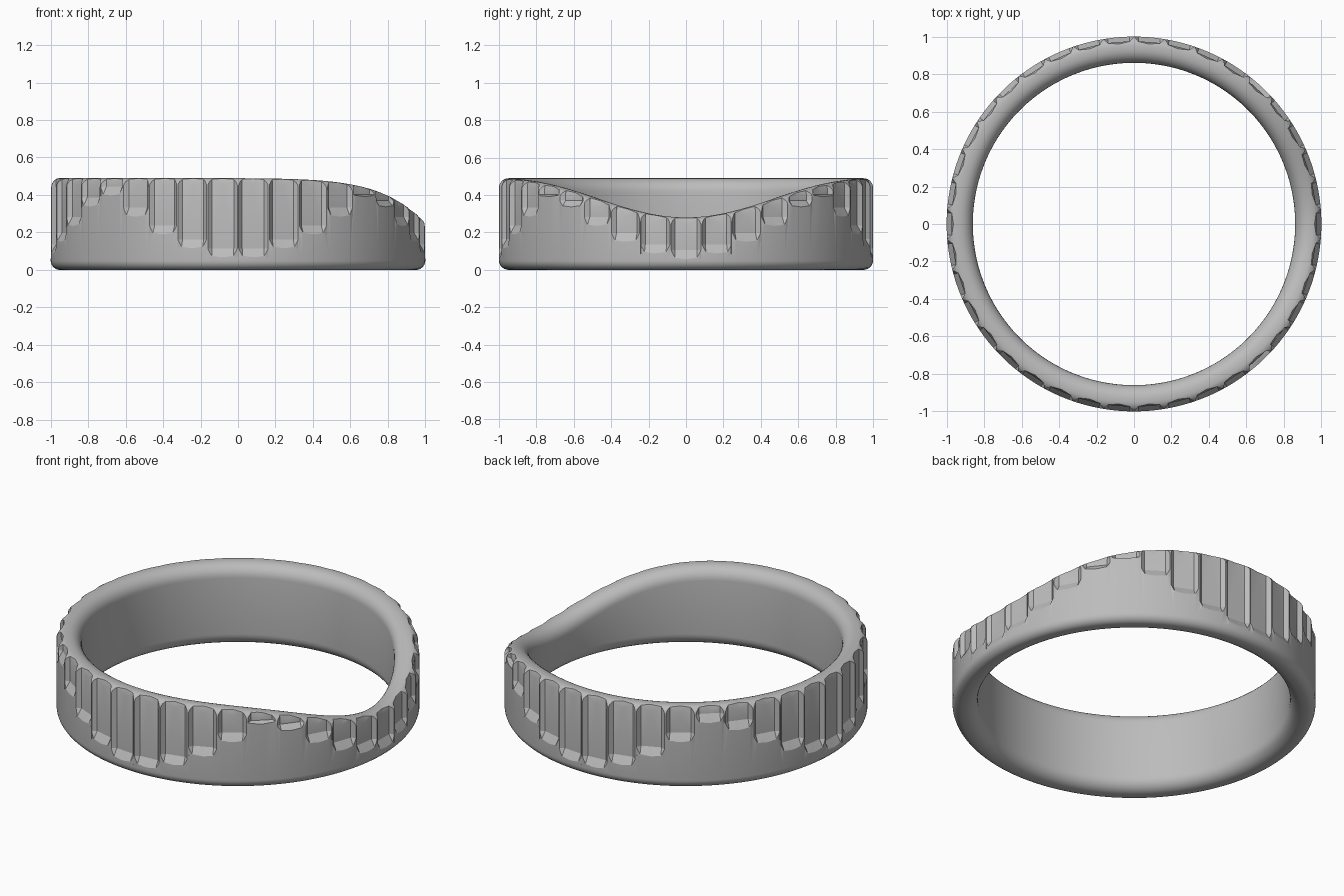
import bpy, bmesh, math
from mathutils import Matrix

if "Cube" in bpy.data.objects:
    bpy.data.objects.remove(bpy.data.objects["Cube"], do_unlink=True)

FLUTES = 38
SEGMENTS = FLUTES * 4
INNER, OUTER = 0.86, 1.0

metal = bpy.data.materials.new("grey metal")
metal.use_nodes = True
GREY = (0.5, 0.5, 0.5, 1)
metal.diffuse_color = GREY
metal.node_tree.nodes["Principled BSDF"].inputs["Base Color"].default_value = GREY


def wrap(a):
    return (a + math.pi) % (2 * math.pi) - math.pi


def rim_height(a):
    """Height of the rim, with one dip on the +x side."""
    return 0.49 - 0.21 * math.exp(-0.5 * (math.degrees(wrap(a)) / 26.5) ** 2)


def flute_bottom(a):
    """Flutes reach lowest on the four axes and are shortest in between."""
    quarter = math.pi / 2
    d = abs((a + quarter / 2) % quarter - quarter / 2) / (quarter / 2)
    return 0.055 + 0.37 * d ** 1.6


def make_object(name, bm):
    bmesh.ops.recalc_face_normals(bm, faces=bm.faces)
    mesh = bpy.data.meshes.new(name)
    bm.to_mesh(mesh)
    bm.free()
    mesh.materials.append(metal)
    obj = bpy.data.objects.new(name, mesh)
    bpy.context.collection.objects.link(obj)
    return obj


def section(h):
    """Rounded band cross-section as (radius, height) points."""
    corners = ((OUTER, 0, 0.05, -90), (OUTER, h, 0.05, 0),
               (INNER, h, 0.075, 90), (INNER, 0, 0.075, 180))
    points = []
    for r, z, fillet, start in corners:
        cr = r - fillet if r == OUTER else r + fillet
        cz = z + fillet if z == 0 else z - fillet
        for i in range(8):
            t = math.radians(start + 90 * i / 7)
            points.append((cr + fillet * math.cos(t), cz + fillet * math.sin(t)))
    return points


def bridge(bm, loop_a, loop_b):
    n = len(loop_a)
    for i in range(n):
        j = (i + 1) % n
        bm.faces.new((loop_a[i], loop_a[j], loop_b[j], loop_b[i]))


# Band swept around z, with a varying rim
bm = bmesh.new()
loops = []
for s in range(SEGMENTS):
    a = 2 * math.pi * (s + 0.5) / SEGMENTS
    loops.append([bm.verts.new((r * math.cos(a), r * math.sin(a), z))
                  for r, z in section(rim_height(a))])
for s in range(SEGMENTS):
    bridge(bm, loops[s], loops[(s + 1) % SEGMENTS])
band = make_object("ring_band", bm)

# Flute cutters: tapered channels with a ramped foot and a pointed cut at the top
bm = bmesh.new()
for k in range(FLUTES):
    a = 2 * math.pi * k / FLUTES
    low, top = flute_bottom(a), rim_height(a)
    turn = Matrix.Rotation(a, 4, 'Z')
    knee = min(low + 0.05, top - 0.045)
    # Each ring: floor radius, side height, middle height
    rings = ((1.004, low, low - 0.005), (0.974, knee, knee),
             (0.974, top - 0.012, top - 0.04), (0.935, top + 0.1, top + 0.1))
    previous = None
    for floor, side_z, mid_z in rings:
        shape = ((1.05, -0.08, side_z), (0.995, -0.079, side_z),
                 (floor, -0.058, side_z), (floor, 0, mid_z),
                 (floor, 0.058, side_z), (0.995, 0.079, side_z),
                 (1.05, 0.08, side_z))
        ring = [bm.verts.new(turn @ Matrix.Translation(p).to_translation())
                for p in shape]
        if previous:
            bridge(bm, previous, ring)
        else:
            bm.faces.new(ring)
        previous = ring
    bm.faces.new(previous)
bmesh.ops.triangulate(bm, faces=bm.faces)
cutter = make_object("flute_cutter", bm)
cutter.hide_render = True

# Carve the flutes and shade
bpy.ops.object.select_all(action='DESELECT')
band.select_set(True)
bpy.context.view_layer.objects.active = band
carve = band.modifiers.new("flutes", 'BOOLEAN')
carve.operation = 'DIFFERENCE'
carve.solver = 'EXACT'
carve.object = cutter
bpy.ops.object.modifier_apply(modifier=carve.name)
bpy.data.objects.remove(cutter, do_unlink=True)
bpy.ops.object.shade_smooth_by_angle(angle=math.radians(22))
